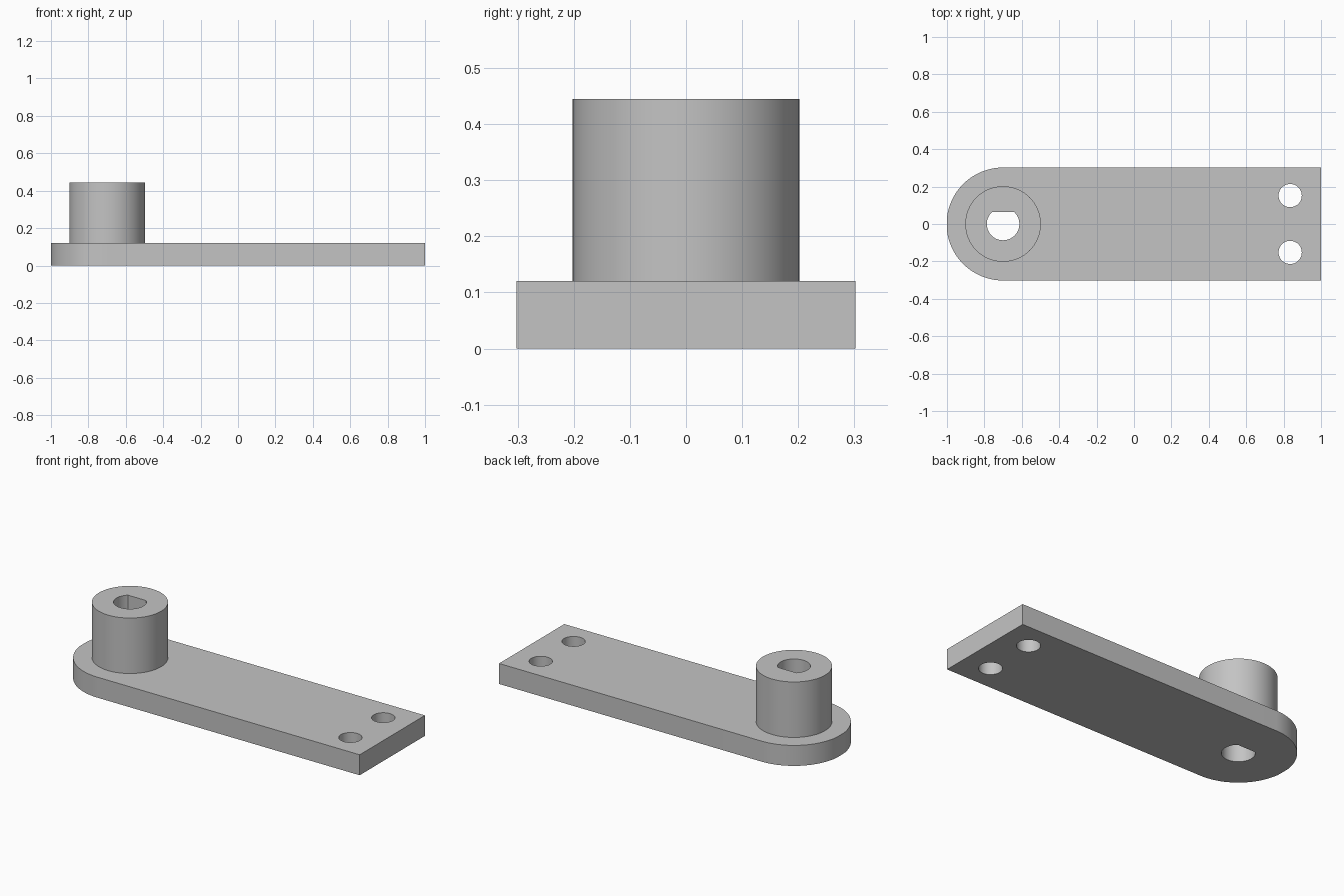
import bpy, bmesh
from math import cos, sin, pi, asin, radians

old = bpy.data.objects.get("Cube")
if old:
    bpy.data.objects.remove(old, do_unlink=True)

PLATE_TOP, BOSS_TOP = 0.12, 0.445
PIVOT_X = -0.7

grey = bpy.data.materials.new("plain grey")
grey.use_nodes = True
colour = (0.55, 0.55, 0.55, 1)
grey.diffuse_color = colour
grey.node_tree.nodes["Principled BSDF"].inputs["Base Color"].default_value = colour


def arc(cx, cy, r, start=0, end=2 * pi, steps=64, closed=True):
    """Counter-clockwise points; a closed circle leaves out the repeated end."""
    count = steps if closed else steps + 1
    return [(cx + r * cos(start + (end - start) * i / steps),
             cy + r * sin(start + (end - start) * i / steps)) for i in range(count)]


def wall(bm, loop, z0, z1, inward=False):
    """Vertical wall along a loop, facing out, or into a hole."""
    pts = loop[::-1] if inward else loop
    low = [bm.verts.new((x, y, z0)) for x, y in pts]
    high = [bm.verts.new((x, y, z1)) for x, y in pts]
    for i in range(len(pts)):
        j = (i + 1) % len(pts)
        bm.faces.new((low[i], low[j], high[j], high[i]))


def cap(bm, loops, z, up):
    """Flat face bounded by an outline and its holes."""
    edges = []
    for loop in loops:
        vs = [bm.verts.new((x, y, z)) for x, y in loop]
        edges += [bm.edges.new((v, vs[(i + 1) % len(vs)])) for i, v in enumerate(vs)]
    made = bmesh.ops.triangle_fill(bm, edges=edges, use_beauty=True,
                                   use_dissolve=False, normal=(0, 0, up))
    for f in made["geom"]:
        if isinstance(f, bmesh.types.BMFace):
            f.normal_update()
            if f.normal.z * up < 0:
                f.normal_flip()


def finish(bm, name):
    bmesh.ops.remove_doubles(bm, verts=bm.verts, dist=1e-5)
    mesh = bpy.data.meshes.new(name)
    bm.to_mesh(mesh)
    bm.free()
    mesh.materials.append(grey)
    obj = bpy.data.objects.new(name, mesh)
    bpy.context.collection.objects.link(obj)
    bpy.ops.object.select_all(action='DESELECT')
    obj.select_set(True)
    bpy.context.view_layer.objects.active = obj
    bpy.ops.object.shade_smooth_by_angle(angle=radians(30))


# Profiles: rounded arm, boss, D-shaped bore and two bolt holes
outline = [(1, -0.302), (1, 0.302)] + arc(PIVOT_X, 0, 0.302, pi / 2, 3 * pi / 2, 48, False)
outline = [(max(x, -1), y) for x, y in outline]
boss = arc(PIVOT_X, 0, 0.202)
flat = asin(0.064 / 0.087)
bore = arc(PIVOT_X, 0, 0.087, pi - flat, 2 * pi + flat, 48, False)
bolts = [arc(0.835, side * 0.152, 0.062, steps=48) for side in (-1, 1)]

# Arm plate
bm = bmesh.new()
wall(bm, outline, 0, PLATE_TOP)
for hole in bolts:
    wall(bm, hole, 0, PLATE_TOP, inward=True)
cap(bm, [outline, bore] + bolts, 0, -1)
cap(bm, [outline, boss] + bolts, PLATE_TOP, 1)
finish(bm, "arm_plate")

# Boss with the bore running through to the underside
bm = bmesh.new()
wall(bm, boss, PLATE_TOP, BOSS_TOP)
wall(bm, bore, 0, BOSS_TOP, inward=True)
cap(bm, [boss, bore], BOSS_TOP, 1)
finish(bm, "shaft_boss")
